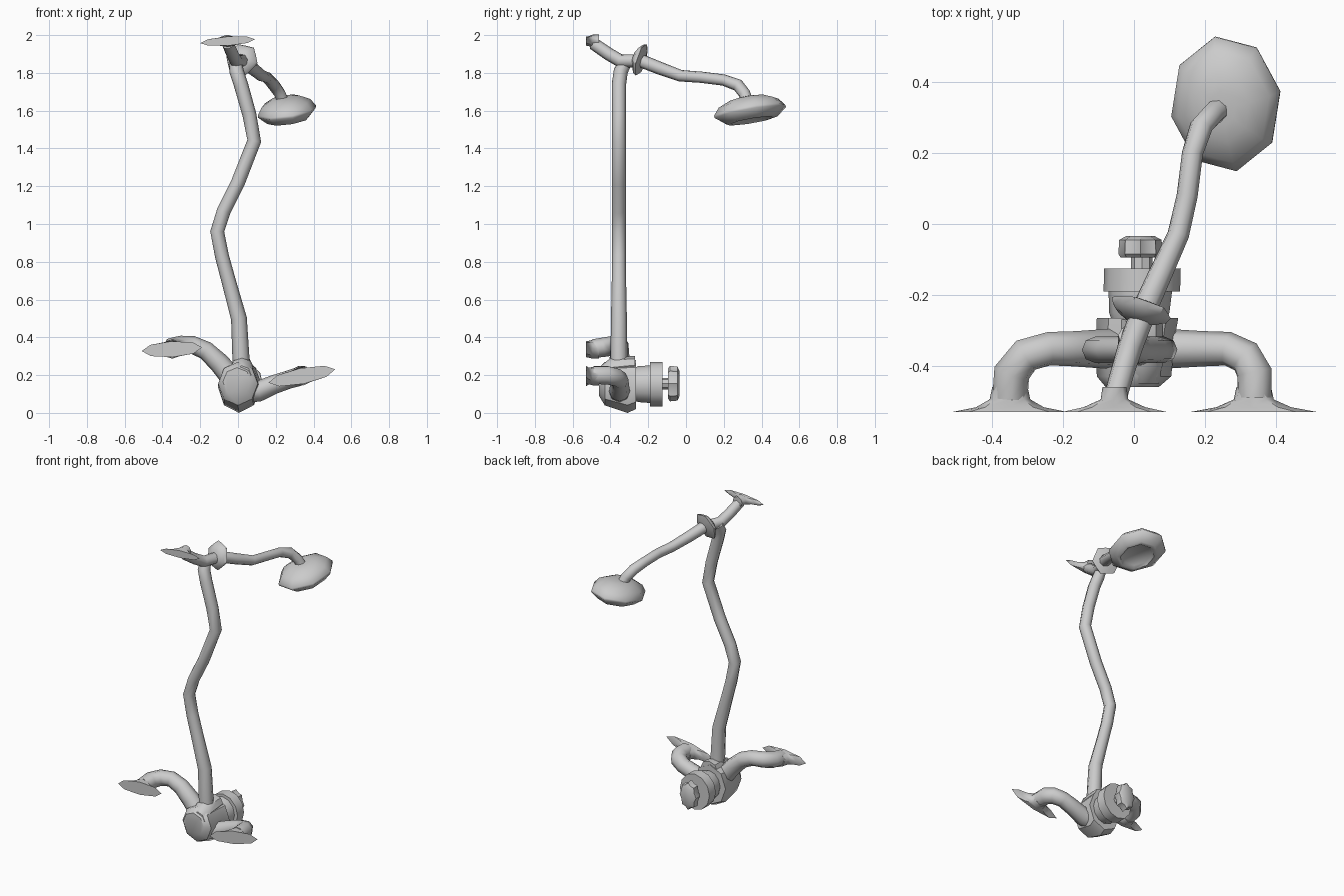
import bpy, bmesh, math
from mathutils import Vector, Matrix


def finish(name, bm, angle=40):
    bmesh.ops.recalc_face_normals(bm, faces=bm.faces)
    me = bpy.data.meshes.new(name)
    bm.to_mesh(me)
    bm.free()
    ob = bpy.data.objects.new(name, me)
    bpy.context.collection.objects.link(ob)
    bpy.ops.object.select_all(action='DESELECT')
    ob.select_set(True)
    bpy.context.view_layer.objects.active = ob
    bpy.ops.object.shade_smooth_by_angle(angle=math.radians(angle))
    return ob


def loft(name, rings, angle=40):
    """Skin equal-length rings of points and cap both ends."""
    bm = bmesh.new()
    loops = [[bm.verts.new(p) for p in r] for r in rings]
    n = len(loops[0])
    for a, b in zip(loops, loops[1:]):
        for i in range(n):
            j = (i + 1) % n
            bm.faces.new((a[i], a[j], b[j], b[i]))
    bm.faces.new(loops[0])
    bm.faces.new(loops[-1])
    return finish(name, bm, angle)


def ring(c, u, v, ru, rv, n=8, phase=0.0, lobe=0.0):
    out = []
    for i in range(n):
        a = 2 * math.pi * i / n + phase
        k = 1 - lobe * (i % 2)
        out.append(Vector(c) + u * (ru * k * math.cos(a)) + v * (rv * k * math.sin(a)))
    return out


def tube(name, pts, radii, n=8):
    pts = [Vector(p) for p in pts]
    rings, u, prev = [], None, None
    for i, p in enumerate(pts):
        t = (pts[min(i + 1, len(pts) - 1)] - pts[max(i - 1, 0)]).normalized()
        if u is None:
            u = t.orthogonal().normalized()
        else:
            u = prev.rotation_difference(t) @ u
        prev = t
        rings.append(ring(p, u, t.cross(u), radii[i], radii[i], n))
    return loft(name, rings, 60)


def stack(name, sections, n=8, phase=0.0, lobe=0.0, angle=40):
    """Sections along y: (x, y, z, radius x, radius z, tilt)."""
    rings = []
    for x, y, z, rx, rz, tilt in sections:
        u = Vector((math.cos(tilt), 0, math.sin(tilt)))
        v = Vector((-math.sin(tilt), 0, math.cos(tilt)))
        rings.append(ring((x, y, z), u, v, rx, rz, n, phase, lobe))
    return loft(name, rings, angle)


def foot(name, x, z, r, half, thick, tilt):
    """Leaf-shaped flare that meets the wall."""
    stack(name, [(x, -0.46, z, r, r, tilt),
                 (x, -0.495, z, r * 1.15, r, tilt),
                 (x, -0.517, z, half * 0.6, thick * 1.05, tilt),
                 (x, -0.53, z, half, thick, tilt)], angle=50)


# wavy riser pipe
tube("riser_pipe",
     [(0.025, -0.355, 0.15), (0.015, -0.355, 0.3), (0.005, -0.355, 0.5),
      (-0.05, -0.355, 0.7), (-0.085, -0.355, 0.83), (-0.11, -0.355, 0.96),
      (-0.075, -0.355, 1.07), (0.0, -0.355, 1.22), (0.086, -0.355, 1.44),
      (0.06, -0.355, 1.58), (0.015, -0.355, 1.74), (-0.008, -0.345, 1.81),
      (-0.012, -0.315, 1.865)],
     [0.047, 0.045, 0.042, 0.038, 0.037, 0.037, 0.037, 0.037, 0.037, 0.037,
      0.038, 0.038, 0.033])

# upper arm from the wall to the shower head
tube("shower_arm",
     [(-0.053, -0.49, 1.955), (-0.03, -0.41, 1.90), (-0.01, -0.345, 1.862),
      (0.03, -0.24, 1.865), (0.075, -0.14, 1.825), (0.125, -0.03, 1.785),
      (0.15, 0.08, 1.777), (0.165, 0.2, 1.762), (0.19, 0.275, 1.735),
      (0.222, 0.31, 1.69), (0.245, 0.33, 1.63)],
     [0.033, 0.034, 0.036, 0.036, 0.034, 0.031, 0.03, 0.03, 0.033, 0.032, 0.034])
foot("upper_wall_foot", -0.055, 1.968, 0.034, 0.146, 0.024, 0.07)

# petal collar on the arm
axis = Vector((0.3, 1, -0.3)).normalized()
cu = axis.orthogonal().normalized()
cv = axis.cross(cu)
cc = Vector((0.018, -0.245, 1.872))
loft("arm_collar", [ring(cc + axis * d, cu, cv, r, r, 12, 0, 0.12)
                    for d, r in ((-0.03, 0.04), (-0.008, 0.082), (0.01, 0.09), (0.024, 0.04))])

# tilted octagonal shower head
tilt = Matrix.Rotation(0.17, 3, 'X') @ Matrix.Rotation(-0.14, 3, 'Y')
hu, hv, hw = (tilt @ Vector(a) for a in ((1, 0, 0), (0, 1, 0), (0, 0, 1)))
hc = Vector((0.26, 0.34, 1.59))
loft("shower_head",
     [ring(hc + hw * h, hu, hv, 0.158 * s, 0.195 * s, 8, 0.2)
      for h, s in ((-0.03, 0.5), (-0.045, 0.6), (-0.042, 0.72), (0.0, 1.0), (0.012, 1.0),
                   (0.05, 0.84), (0.078, 0.5), (0.085, 0.25))], 50)

# mixer body with shoulder and ring, lying along y
stack("mixer_body",
      [(-0.005, -0.46, 0.165, 0.075, 0.075, 0),
       (0.0, -0.43, 0.155, 0.105, 0.115, 0),
       (0.005, -0.31, 0.14, 0.112, 0.14, 0),
       (0.01, -0.265, 0.15, 0.115, 0.13, 0)], phase=math.pi / 2)
stack("pipe_socket",
      [(0.02, -0.45, 0.2, 0.05, 0.05, 0), (0.02, -0.40, 0.24, 0.06, 0.05, 0),
       (0.02, -0.30, 0.25, 0.06, 0.05, 0), (0.02, -0.27, 0.25, 0.06, 0.05, 0)])
stack("mixer_shoulder",
      [(0.015, -0.28, 0.152, 0.075, 0.085, 0), (0.015, -0.25, 0.152, 0.085, 0.095, 0),
       (0.018, -0.185, 0.152, 0.09, 0.1, 0)], n=12)
stack("mixer_ring",
      [(0.022, -0.19, 0.152, 0.108, 0.118, 0),
       (0.024, -0.125, 0.152, 0.108, 0.118, 0)], n=12)
stack("knob_stem", [(0.022, -0.13, 0.155, 0.03, 0.03, 0),
                    (0.022, -0.085, 0.155, 0.03, 0.03, 0)])
stack("control_knob",
      [(0.018, -0.095, 0.155, 0.055, 0.08, 0), (0.018, -0.085, 0.155, 0.062, 0.094, 0),
       (0.018, -0.045, 0.155, 0.06, 0.09, 0), (0.018, -0.034, 0.155, 0.04, 0.065, 0)],
      n=16, lobe=0.16)

# branch-like supply arms bending back to the wall
tube("left_supply_arm",
     [(-0.02, -0.352, 0.17), (-0.1, -0.352, 0.265), (-0.17, -0.352, 0.33),
      (-0.24, -0.352, 0.36), (-0.305, -0.37, 0.36), (-0.345, -0.42, 0.35),
      (-0.35, -0.49, 0.34)],
     [0.06, 0.055, 0.05, 0.048, 0.05, 0.052, 0.05])
foot("left_wall_foot", -0.35, 0.337, 0.05, 0.16, 0.042, 0.06)

tube("right_supply_arm",
     [(0.02, -0.352, 0.11), (0.11, -0.352, 0.115), (0.19, -0.352, 0.15),
      (0.265, -0.352, 0.175), (0.315, -0.375, 0.19), (0.34, -0.42, 0.2),
      (0.34, -0.49, 0.2)],
     [0.06, 0.055, 0.05, 0.048, 0.05, 0.052, 0.05])
foot("right_wall_foot", 0.338, 0.195, 0.05, 0.18, 0.042, 0.2)
